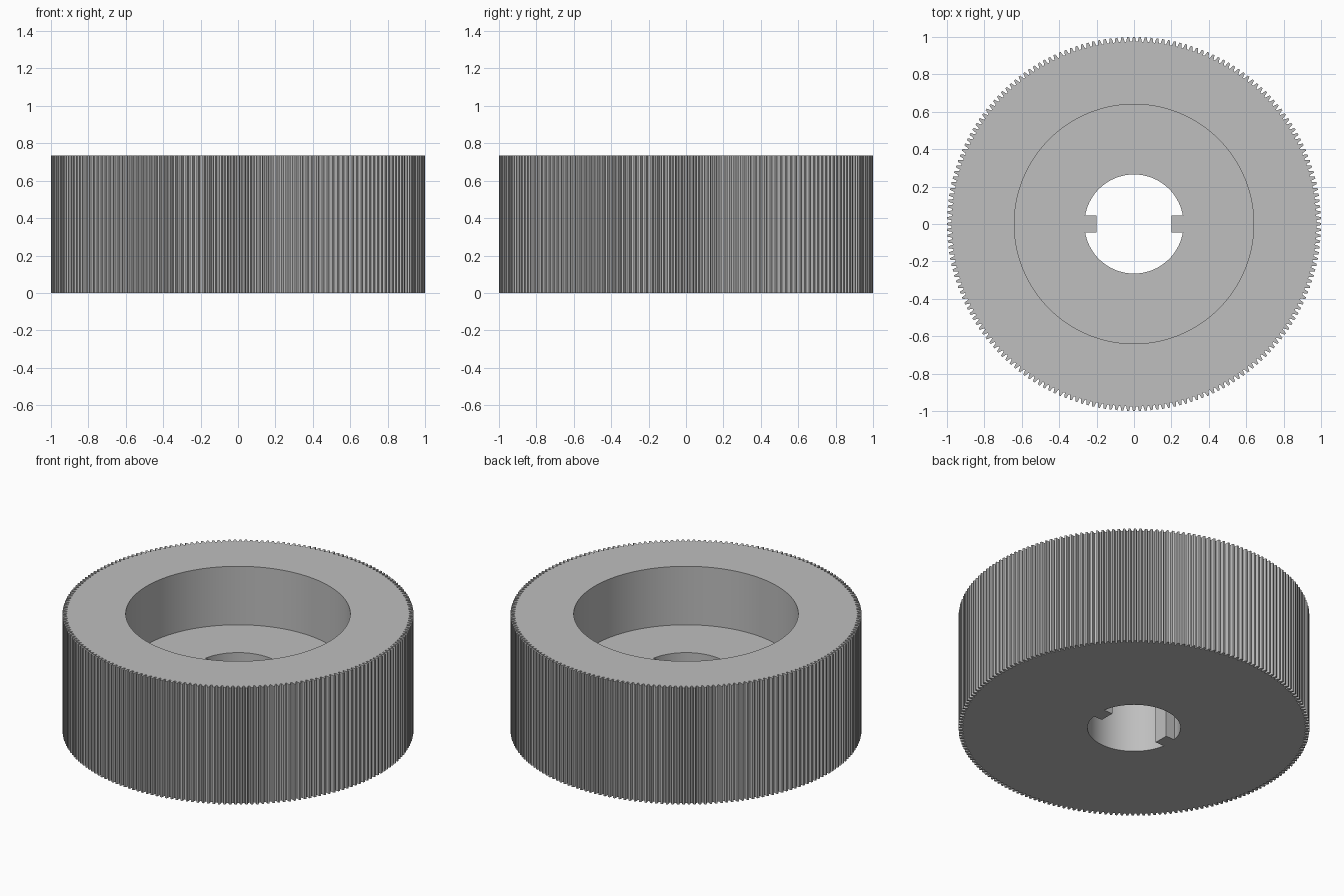
import bpy, bmesh, math

if "Cube" in bpy.data.objects:
    bpy.data.objects.remove(bpy.data.objects["Cube"])

HEIGHT, FLOOR = 0.735, 0.367          # total height, height of recess floor
TEETH, TIP_R, ROOT_R = 200, 1.0, 0.975
RECESS_R, BORE_R = 0.64, 0.265
KEY_X, KEY_HALF = 0.20, 0.046         # inner face and half width of the two keys


def polar(r, a):
    return (r * math.cos(a), r * math.sin(a))


# Closed outlines in plan
pitch = 2 * math.pi / TEETH
outer = [polar(r, (i + f) * pitch) for i in range(TEETH)
         for r, f in ((TIP_R, -0.17), (TIP_R, 0.17), (ROOT_R, 0.36), (ROOT_R, 0.64))]

recess = [polar(RECESS_R, 2 * math.pi * i / 128) for i in range(128)]

key_angle = math.asin(KEY_HALF / BORE_R)
bore = []
for s in (1, -1):                     # half of the bore, then its opposite
    bore += [(s * KEY_X, -s * KEY_HALF), (s * KEY_X, s * KEY_HALF)]
    start = key_angle + (0 if s == 1 else math.pi)
    bore += [polar(BORE_R, start + (math.pi - 2 * key_angle) * i / 40) for i in range(41)]

bm = bmesh.new()


def ring(outline, z):
    vs = [bm.verts.new((x, y, z)) for x, y in outline]
    edges = [bm.edges.new((vs[i], vs[(i + 1) % len(vs)])) for i in range(len(vs))]
    return vs, edges


def wall(low, high):
    a, b = low[0], high[0]
    for i in range(len(a)):
        j = (i + 1) % len(a)
        bm.faces.new((a[i], a[j], b[j], b[i]))


def cap(ring_a, ring_b):
    bmesh.ops.triangle_fill(bm, use_beauty=True, edges=ring_a[1] + ring_b[1],
                            normal=(0, 0, 1))


outer_low, outer_high = ring(outer, 0), ring(outer, HEIGHT)
recess_low, recess_high = ring(recess, FLOOR), ring(recess, HEIGHT)
bore_low, bore_high = ring(bore, 0), ring(bore, FLOOR)

# Underside, rim and recess floor
cap(outer_low, bore_low)
cap(outer_high, recess_high)
cap(recess_low, bore_high)

# Toothed outside, recess wall, keyed bore
wall(outer_low, outer_high)
wall(recess_low, recess_high)
wall(bore_low, bore_high)

bmesh.ops.recalc_face_normals(bm, faces=bm.faces[:])
mesh = bpy.data.meshes.new("toothed_wheel")
bm.to_mesh(mesh)
bm.free()

wheel = bpy.data.objects.new("toothed_wheel", mesh)
bpy.context.collection.objects.link(wheel)

grey = bpy.data.materials.new("light_grey")
grey.diffuse_color = (0.52, 0.52, 0.52, 1)
grey.use_nodes = True
grey.node_tree.nodes["Principled BSDF"].inputs["Base Color"].default_value = grey.diffuse_color
mesh.materials.append(grey)

bpy.context.view_layer.objects.active = wheel
wheel.select_set(True)
bpy.ops.object.shade_smooth_by_angle(angle=math.radians(20))
